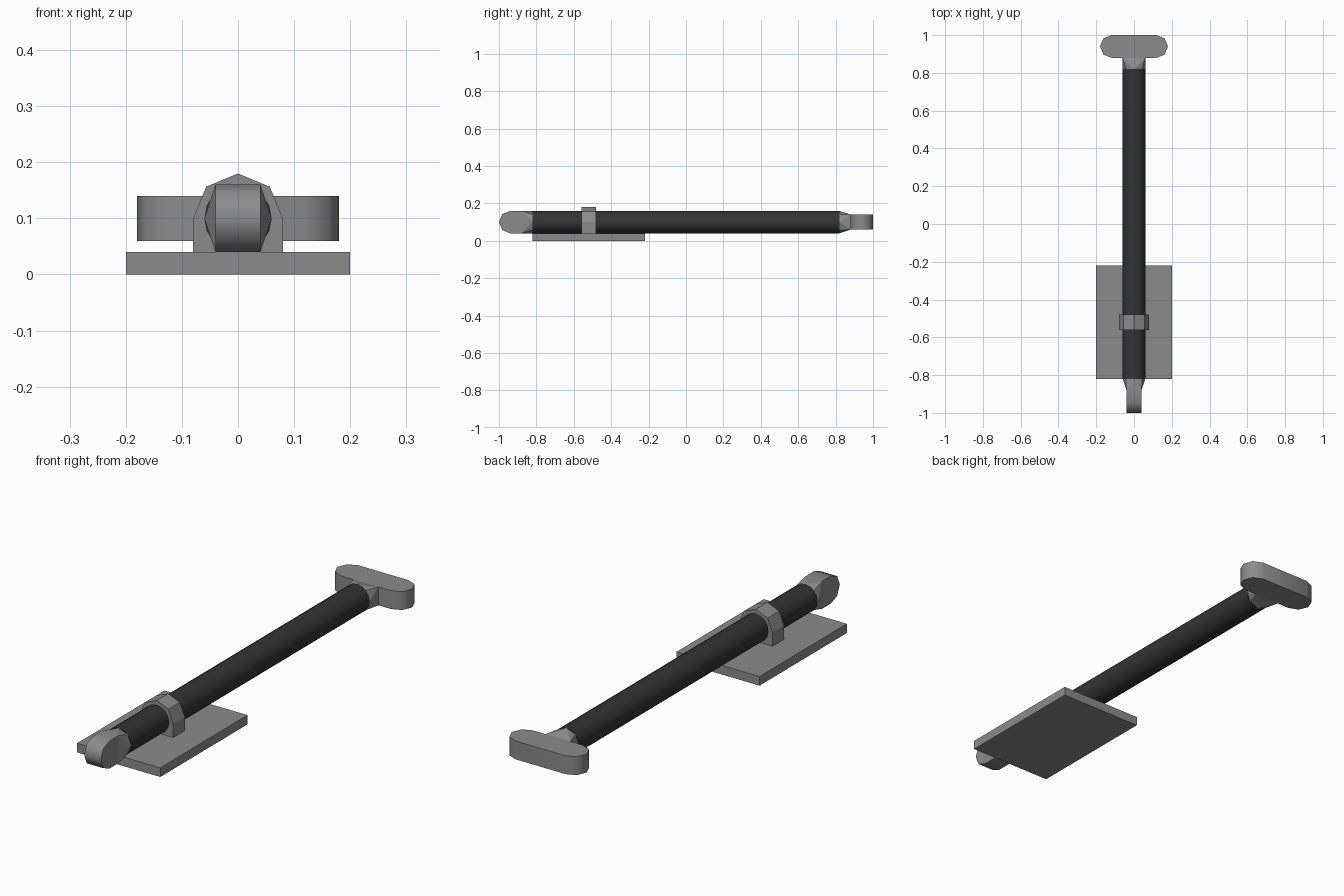
import bpy, bmesh, math
from mathutils import Vector

if "Cube" in bpy.data.objects:
    bpy.data.objects.remove(bpy.data.objects["Cube"])

def material(name, v):
    m = bpy.data.materials.new(name)
    m.diffuse_color = (v, v, v, 1)
    m.use_nodes = True
    m.node_tree.nodes["Principled BSDF"].inputs["Base Color"].default_value = m.diffuse_color
    return m

GREY = material("grey metal", 0.26)
DARK = material("dark rod", 0.034)
ROD_Z, R = 0.10, 0.06

def finish(name, bm, mat, smooth=None):
    bmesh.ops.recalc_face_normals(bm, faces=bm.faces)
    me = bpy.data.meshes.new(name)
    bm.to_mesh(me)
    bm.free()
    me.materials.append(mat)
    ob = bpy.data.objects.new(name, me)
    bpy.context.collection.objects.link(ob)
    if smooth:
        bpy.ops.object.select_all(action='DESELECT')
        ob.select_set(True)
        bpy.context.view_layer.objects.active = ob
        bpy.ops.object.shade_smooth_by_angle(angle=math.radians(smooth))
    return ob

def prism(name, pts, a, b, place, mat, smooth=None):
    """Extrude a 2D outline from a to b; place maps (u, v, depth) to space."""
    bm = bmesh.new()
    lo = [bm.verts.new(place(u, v, a)) for u, v in pts]
    hi = [bm.verts.new(place(u, v, b)) for u, v in pts]
    bm.faces.new(lo)
    bm.faces.new(hi[::-1])
    n = len(pts)
    for i in range(n):
        j = (i + 1) % n
        bm.faces.new((lo[i], lo[j], hi[j], hi[i]))
    return finish(name, bm, mat, smooth)

def arc(cu, cv, r, start, end, steps):
    angles = [math.radians(start + (end - start) * i / steps) for i in range(steps + 1)]
    return [(cu + r * math.cos(t), cv + r * math.sin(t)) for t in angles]

def across(u, v, d):      # section in xz, extruded along y
    return Vector((u, d, v))

def back(u, v, d):        # outline lies flat, pointing to +y
    return Vector((u, v, ROD_Z + d))

def front(u, v, d):       # outline stands upright, pointing to -y
    return Vector((d, -v, ROD_Z + u))

def neck(name, place):
    """Taper from the flat head to the round rod."""
    bm = bmesh.new()
    for u in (-R, R):
        for d in (-0.04, 0.04):
            bm.verts.new(place(u, 0.88, d))
    for u, d in arc(0, 0, R, 0, 315, 7):
        bm.verts.new(place(u, 0.82, d))
    bmesh.ops.convex_hull(bm, input=bm.verts)
    return finish(name, bm, GREY)

# base plate
prism("base_plate", [(-0.2, 0), (0.2, 0), (0.2, 0.04), (-0.2, 0.04)],
      -0.82, -0.22, across, GREY)

# rod
prism("rod", arc(0, ROD_Z, R, 0, 337.5, 15), -0.82, 0.82, across, DARK, 50)

# clamp arch holding the rod on the plate
prism("clamp", [(-0.08, 0.04), (0.08, 0.04)] + arc(0, ROD_Z, 0.08, 0, 180, 4),
      -0.56, -0.48, across, GREY)

# upright rounded head at the front
prism("front_head", arc(0, 0.94, R, 0, 180, 4) + [(-R, 0.88), (R, 0.88)],
      -0.04, 0.04, front, GREY, 50)
neck("front_neck", front)

# wide flat handle at the back
prism("back_handle", arc(0.12, 0.94, R, -90, 90, 4) + arc(-0.12, 0.94, R, 90, 270, 4),
      -0.04, 0.04, back, GREY, 50)
neck("back_neck", back)
